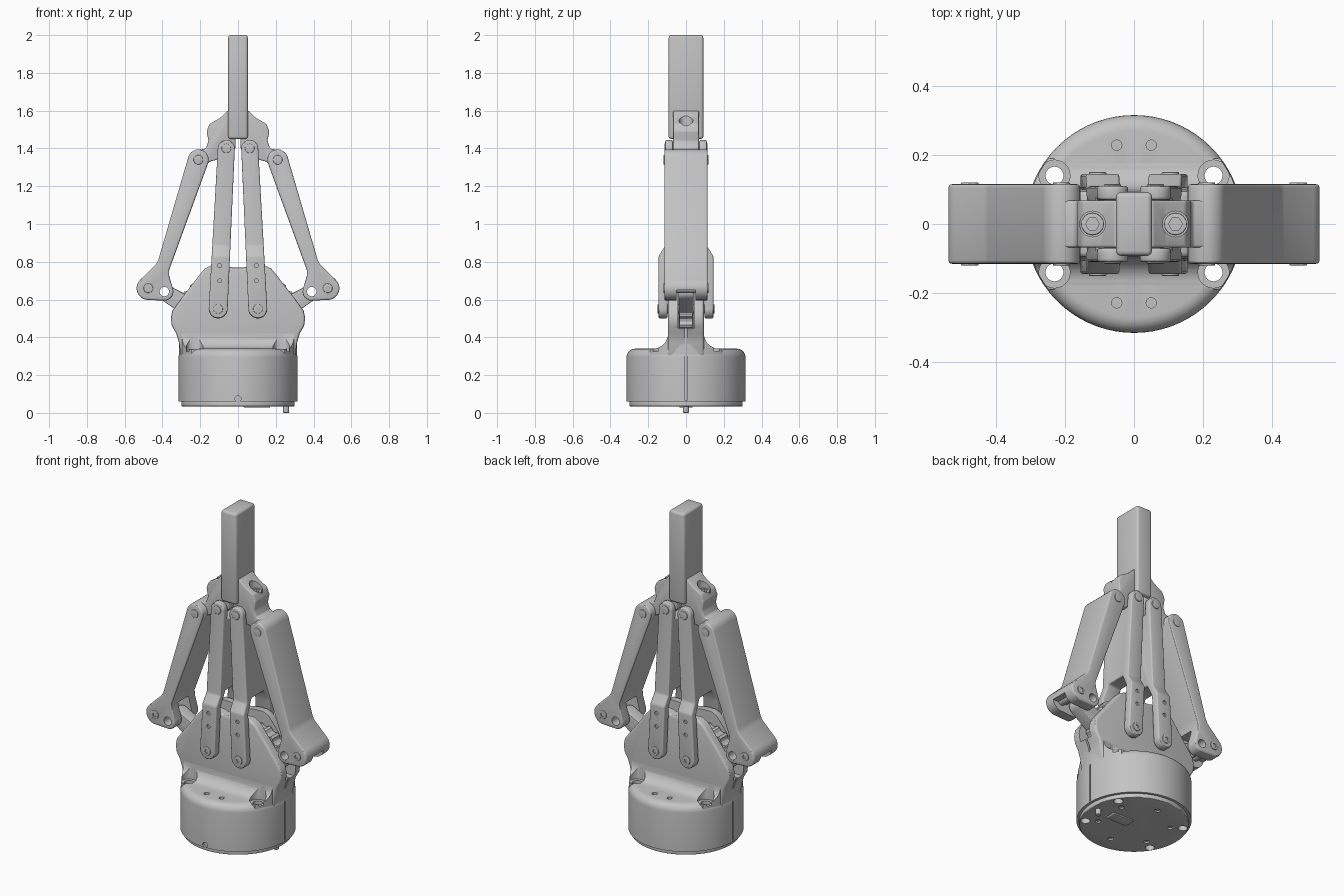
import bpy, bmesh
from math import sin, cos, pi, radians
from mathutils import Vector
from mathutils.geometry import convex_hull_2d

cube = bpy.data.objects.get("Cube")
if cube:
    bpy.data.objects.remove(cube, do_unlink=True)

grey = bpy.data.materials.new("light grey")
grey.use_nodes = True
color = (0.55, 0.55, 0.55, 1)
grey.diffuse_color = color
grey.node_tree.nodes["Principled BSDF"].inputs["Base Color"].default_value = color

AXES = {"x": lambda a, b, d: (d, a, b),
        "y": lambda a, b, d: (a, d, b),
        "z": lambda a, b, d: (a, b, d)}


def finish(name, bm):
    bmesh.ops.recalc_face_normals(bm, faces=bm.faces)
    mesh = bpy.data.meshes.new(name)
    bm.to_mesh(mesh)
    bm.free()
    mesh.materials.append(grey)
    ob = bpy.data.objects.new(name, mesh)
    bpy.context.collection.objects.link(ob)
    return ob


def activate(ob):
    bpy.ops.object.select_all(action="DESELECT")
    ob.select_set(True)
    bpy.context.view_layer.objects.active = ob


def bevel(ob, width):
    mod = ob.modifiers.new("bevel", "BEVEL")
    mod.width, mod.segments, mod.limit_method = width, 3, "ANGLE"
    mod.angle_limit = radians(28)
    activate(ob)
    bpy.ops.object.modifier_apply(modifier="bevel")


def prism(name, outline, d0, d1, axis="y", round_edge=0):
    """Extrude a flat outline along an axis."""
    bm = bmesh.new()
    low, high = [[bm.verts.new(AXES[axis](a, b, d)) for a, b in outline] for d in (d0, d1)]
    bm.faces.new(low)
    bm.faces.new(high)
    for i in range(len(low)):
        j = (i + 1) % len(low)
        bm.faces.new((low[i], low[j], high[j], high[i]))
    ob = finish(name, bm)
    if round_edge:
        bevel(ob, round_edge)
    return ob


def arc(a, b, r, start=0, end=360, n=24):
    count = n if end - start == 360 else n + 1
    angles = [radians(start + (end - start) * i / n) for i in range(count)]
    return [(a + r * cos(t), b + r * sin(t)) for t in angles]


def rect(a0, a1, b0, b1):
    return [(a0, b0), (a1, b0), (a1, b1), (a0, b1)]


def hull(*circles):
    pts = [p for c in circles for p in arc(*c, n=32)]
    return [pts[i] for i in convex_hull_2d([Vector(p) for p in pts])]


def flip(pts, s):
    return [(a * s, b) for a, b in pts]


def combine(ob, cutter, operation="DIFFERENCE"):
    mod = ob.modifiers.new("cut", "BOOLEAN")
    mod.operation, mod.solver, mod.object = operation, "EXACT", cutter
    activate(ob)
    bpy.ops.object.modifier_apply(modifier="cut")
    bpy.data.objects.remove(cutter, do_unlink=True)


def cut(ob, outline, d0, d1, axis="y"):
    combine(ob, prism("cutter", outline, d0, d1, axis))


def mirrored(half):
    return half + [(-a, b) for a, b in reversed(half)]


# Round base with a softened top edge
bm = bmesh.new()
profile = [(0, 0.06), (0.315, 0.06)] + arc(0.27, 0.295, 0.045, 0, 90, 6) + [(0, 0.34)]
verts = [bm.verts.new((r, 0, z)) for r, z in profile]
edges = [bm.edges.new(pair) for pair in zip(verts, verts[1:])]
bmesh.ops.spin(bm, geom=verts + edges, axis=(0, 0, 1), cent=(0, 0, 0), angle=2 * pi, steps=72)
bmesh.ops.remove_doubles(bm, verts=bm.verts, dist=0.0001)
base = finish("base", bm)
plate = prism("bottom_plate", arc(0, 0, 0.3, n=72), 0.035, 0.062, "z", 0.004)

# Flared foot where the body meets the base
foot = prism("body_foot", mirrored([(0.19, 0.3), (0.19, 0.335)] + arc(0.175, 0.42, 0.08, -90, -180, 8)[0:]),
             -0.4, 0.4, "x")
combine(foot, prism("cutter", arc(0, 0, 0.312, n=72), 0.2, 0.5, "z"), "INTERSECT")

# Upper body with a slot for the gears
body_half = [(0.3, 0.28), (0.312, 0.37), (0.327, 0.42), (0.35, 0.46), (0.356, 0.5), (0.348, 0.54),
             (0.32, 0.58), (0.2, 0.735), (0.175, 0.765), (0.14, 0.782), (0.07, 0.78), (0.03, 0.77)]
body = prism("body", mirrored(body_half), -0.095, 0.095, "y", 0.014)
for s in (-1, 1):
    cut(body, flip(rect(0.03, 0.5, 0.45, 0.9), s), -0.043, 0.043)
    for ob in (base, body):
        cut(ob, flip(rect(0.306, 0.4, -0.006, 0.006), s), 0.065, 0.5, "z")
    for t in (-1, 1):
        # Mounting holes with flat seats
        for ob in (base, plate, foot):
            cut(ob, arc(0.23 * s, 0.14 * t, 0.026), 0, 0.6, "z")
        for ob in (base, foot):
            cut(ob, arc(0.23 * s, 0.14 * t, 0.045), 0.325, 0.6, "z")
        cut(base, arc(0.05 * s, 0.228 * t, 0.015, n=16), 0.325, 0.4, "z")
cut(base, arc(0, 0.075, 0.016, n=16), -0.4, -0.3)

# Underside details
prism("bottom_connector", rect(0.03, 0.17, -0.035, 0.035), 0.028, 0.04, "z", 0.004)
prism("locating_pin", arc(0.255, 0, 0.016), 0, 0.05, "z", 0.004)
for i in range(6):
    t = radians(60 * i + 30)
    cut(plate, arc(0.2 * cos(t), 0.2 * sin(t), 0.016, n=12), 0.02, 0.045, "z")


def pin(name, x, z, y, socket=False):
    """Pivot pin heads on both faces of a link."""
    ob = prism(name, arc(x, z, 0.025), -y - 0.005, y + 0.005, "y", 0.003)
    if socket:
        for t in (-1, 1):
            cut(ob, arc(x, z, 0.013, n=6), t * (y - 0.008), t * (y + 0.02))


inner_section = mirrored([(0.06, 0.9), (0.098, 0.82), (0.098, 0.4), (0.145, 0.4), (0.145, 0.83),
                          (0.11, 0.885), (0.11, 1.5), (0.07, 1.5), (0.07, 1.34)])

for s, side in ((1, "left"), (-1, "right")):
    # Gear and crank arm inside the body
    teeth = [p for i in range(36) for p in arc(0.14, 0.54, 0.165 + 0.012 * (i % 2), i * 10, i * 10 + 5, 1)]
    prism(side + "_gear", flip(teeth, s), -0.034, 0.034)
    crank = prism(side + "_crank", flip(hull((0.16, 0.5, 0.06), (0.39, 0.64, 0.042)), s),
                  -0.04, 0.04, "y", 0.006)

    # Outer link
    outline = (arc(0.21, 1.34, 0.055, 17, 197, 12) + [(0.352, 0.79), (0.365, 0.755), (0.364, 0.725)]
               + arc(0.39, 0.642, 0.048, 165, 265, 8) + arc(0.475, 0.66, 0.062, 275, 405, 10)
               + [(0.435, 0.785), (0.422, 0.81)])
    outer = prism(side + "_outer_link", flip(outline, s), -0.115, 0.115, "y", 0.01)
    cut(outer, flip(rect(0.3, 0.6, 0.5, 0.65), s), -0.05, 0.05)
    cut(outer, flip(rect(0.3, 0.44, 0.5, 0.74), s), -0.05, 0.05)
    for ob in (outer, crank):
        cut(ob, arc(0.39 * s, 0.642, 0.025), -0.2, 0.2)
    pin(side + "_outer_top_pin", 0.21 * s, 1.34, 0.115)
    pin(side + "_outer_low_pin", 0.475 * s, 0.66, 0.115, True)

    # Inner link, forked at both ends and stepped outwards near the body
    inner = prism(side + "_inner_link", flip(hull((0.105, 0.55, 0.05), (0.062, 1.4, 0.045)), s), -0.2, 0.2)
    combine(inner, prism("cutter", inner_section, -0.5, 0.5, "x"), "INTERSECT")
    bevel(inner, 0.008)
    for z in (0.7, 0.78):
        for t in (-1, 1):
            cut(inner, arc(0.097 * s, z, 0.011, n=12), 0.135 * t, 0.16 * t)
    pin(side + "_inner_top_pin", 0.062 * s, 1.4, 0.11)
    pin(side + "_inner_low_pin", 0.105 * s, 0.55, 0.145, True)

    # Finger mount with a sunken screw
    outline = ([(0.014, 1.4), (0.06, 1.355), (0.15, 1.33)] + arc(0.21, 1.34, 0.05, -130, 80, 12)
               + [(0.17, 1.4), (0.156, 1.44), (0.166, 1.49), (0.15, 1.53), (0.09, 1.565), (0.055, 1.6), (0.014, 1.6)])
    mount = prism(side + "_finger_mount", flip(outline, s), -0.068, 0.068, "y", 0.007)
    cut(mount, arc(0.12 * s, 0, 0.037), 1.5, 1.7, "z")
    screw = prism(side + "_mount_screw", arc(0.12 * s, 0, 0.033), 1.49, 1.525, "z", 0.004)
    cut(screw, arc(0.12 * s, 0, 0.02, n=6), 1.51, 1.6, "z")

# Closed fingertips
prism("fingertips", rect(-0.052, 0.052, -0.092, 0.092), 1.45, 2.0, "z", 0.014)

# Smooth shading with crisp edges
for ob in bpy.context.collection.objects:
    if ob.type == "MESH" and ob.data.materials and ob.data.materials[0] == grey:
        activate(ob)
        bpy.ops.object.shade_smooth_by_angle(angle=radians(30))
